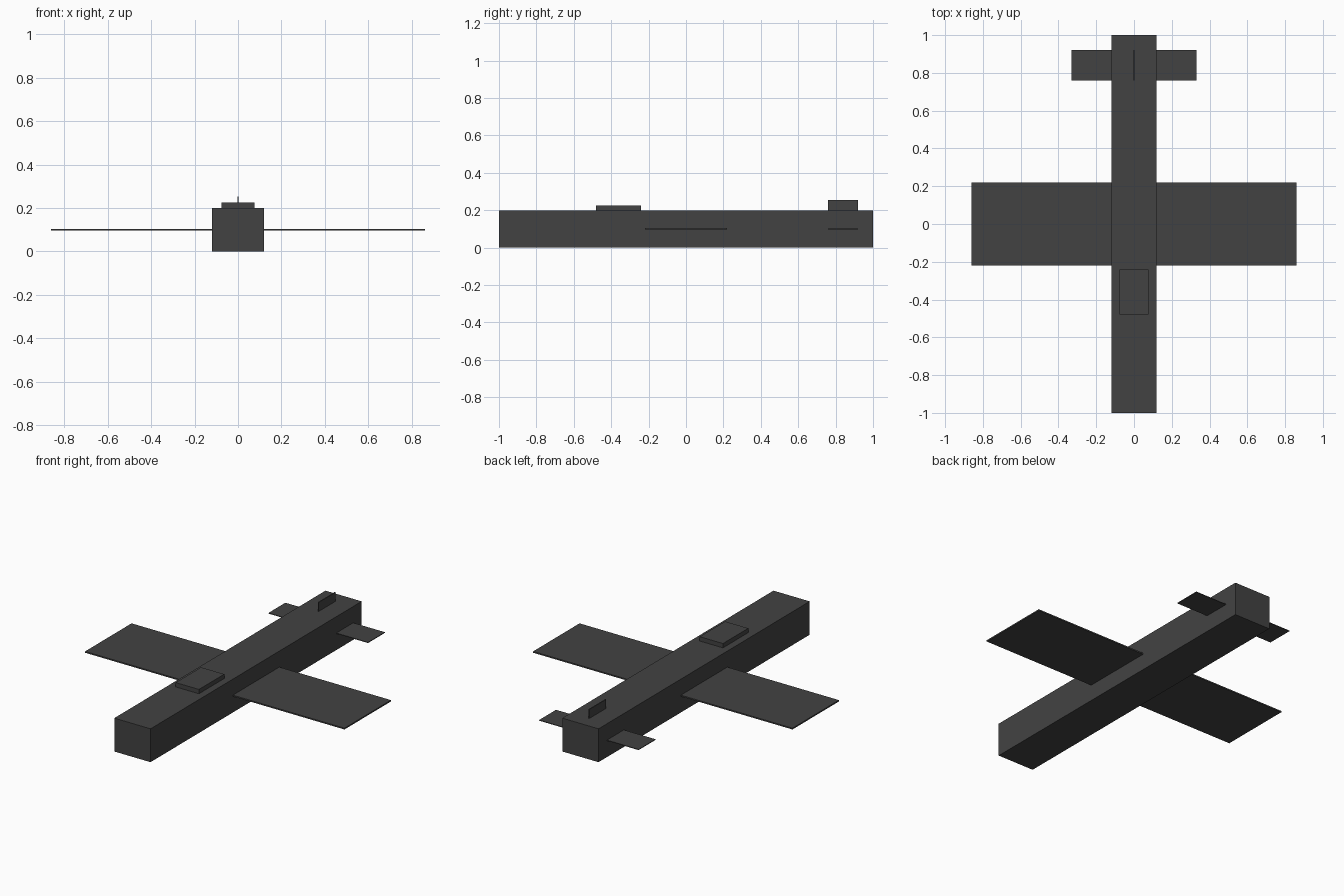
import bpy

if "Cube" in bpy.data.objects:
    bpy.data.objects.remove(bpy.data.objects["Cube"])

dark = bpy.data.materials.new("dark_grey")
dark.diffuse_color = (0.055, 0.055, 0.055, 1)
dark.use_nodes = True
dark.node_tree.nodes["Principled BSDF"].inputs["Base Color"].default_value = dark.diffuse_color


def box(name, x, y, z):
    """Axis-aligned box from (min, max) ranges."""
    ranges = (x, y, z)
    bpy.ops.mesh.primitive_cube_add(size=1, location=[(a + b) / 2 for a, b in ranges])
    ob = bpy.context.object
    ob.name = name
    ob.scale = [b - a for a, b in ranges]
    bpy.ops.object.transform_apply(location=False, rotation=False, scale=True)
    ob.data.materials.append(dark)
    return ob


# Body and cockpit cover
box("fuselage", (-0.12, 0.12), (-1, 1), (0, 0.2))
box("canopy", (-0.077, 0.077), (-0.48, -0.24), (0.19, 0.226))

# Flat plates running through the body
box("main_wing", (-0.86, 0.86), (-0.22, 0.22), (0.096, 0.104))
box("tailplane", (-0.33, 0.33), (0.76, 0.92), (0.098, 0.102))

# Upright tail fin
box("tail_fin", (-0.003, 0.003), (0.76, 0.92), (0.19, 0.254))
